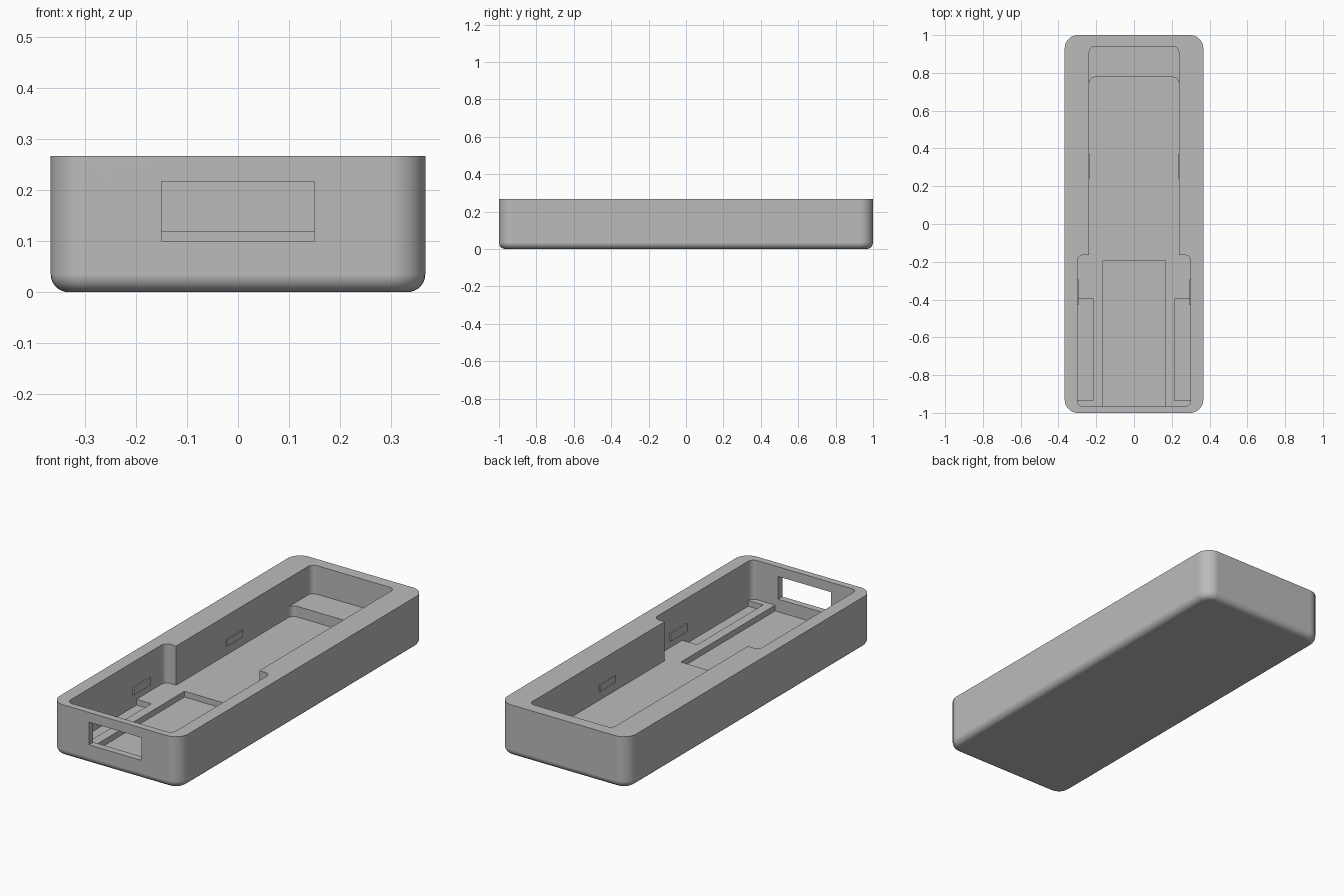
import bpy, bmesh, math
from mathutils import Vector

if "Cube" in bpy.data.objects:
    bpy.data.objects.remove(bpy.data.objects["Cube"], do_unlink=True)

grey = bpy.data.materials.new("plain grey")
grey.use_nodes = True
grey.diffuse_color = (0.5, 0.5, 0.5, 1)
grey.node_tree.nodes["Principled BSDF"].inputs["Base Color"].default_value = (0.5, 0.5, 0.5, 1)


def fillet(corners, steps=8):
    """Round the right-angled corners (x, y, radius) of an outline."""
    pts = []
    for i, (x, y, r) in enumerate(corners):
        p = Vector((x, y))
        if r == 0:
            pts.append(p)
            continue
        nx = corners[(i + 1) % len(corners)]
        a = (Vector(corners[i - 1][:2]) - p).normalized()
        b = (Vector(nx[:2]) - p).normalized()
        c = p + (a + b) * r
        for k in range(steps + 1):
            t = math.pi / 2 * k / steps
            pts.append(c - b * r * math.cos(t) - a * r * math.sin(t))
    return pts


def loft(name, layers):
    """Skin a stack of (outline, z) layers into a closed solid."""
    bm = bmesh.new()
    rings = [[bm.verts.new((p.x, p.y, z)) for p in pts] for pts, z in layers]
    n = len(rings[0])
    for low, high in zip(rings, rings[1:]):
        for i in range(n):
            j = (i + 1) % n
            bm.faces.new((low[i], low[j], high[j], high[i]))
    bm.faces.new(rings[0][::-1])
    bm.faces.new(rings[-1])
    bmesh.ops.recalc_face_normals(bm, faces=bm.faces)
    mesh = bpy.data.meshes.new(name)
    bm.to_mesh(mesh)
    bm.free()
    mesh.materials.append(grey)
    obj = bpy.data.objects.new(name, mesh)
    bpy.context.collection.objects.link(obj)
    return obj


def rect(x0, x1, y0, y1, r=0):
    return fillet([(x0, y0, r), (x1, y0, r), (x1, y1, r), (x0, y1, r)])


def block(name, x0, x1, y0, y1, z0, z1):
    pts = rect(min(x0, x1), max(x0, x1), y0, y1)
    return loft(name, [(pts, z0), (pts, z1)])


HALF, TOP = 0.367, 0.267
NARROW, WIDE = 0.237, 0.30
FRONT, STEP = -0.965, -0.165
FLOOR, SHELF, POCKET = 0.065, 0.12, 0.035
OPEN = 0.4

# Outer tray body with rounded upright corners and a rolled bottom edge
roll, layers = 0.035, []
for k in range(9):
    t = math.pi / 2 * k / 8
    d = roll * (1 - math.sin(t))
    layers.append((rect(d - HALF, HALF - d, d - 1, 1 - d, 0.07 - d), roll * (1 - math.cos(t))))
layers.append((layers[-1][0], TOP))
body = loft("tray_body", layers)


def cavity(name, back, floor):
    r = 0.03
    pts = fillet([(-WIDE, FRONT, r), (WIDE, FRONT, r), (WIDE, STEP, r), (NARROW, STEP, 0),
                  (NARROW, back, r), (-NARROW, back, r), (-WIDE + WIDE - NARROW, STEP, 0),
                  (-WIDE, STEP, r)])
    return loft(name, [(pts, floor), (pts, OPEN)])


# Stepped cavity, sunk pockets and the front opening
cutters = [
    cavity("upper_cavity", 0.94, SHELF),
    cavity("lower_cavity", 0.777, FLOOR),
    block("centre_pocket", -0.167, 0.167, FRONT, -0.197, POCKET, SHELF),
    block("front_opening", -0.15, 0.15, -1.1, -0.94, 0.10, 0.217),
]
for s in (-1, 1):
    cutters.append(block("side_pocket", s * 0.215, s * WIDE, -0.935, -0.398, POCKET, SHELF))

for c in cutters:
    c.hide_render = True
    m = body.modifiers.new(c.name, "BOOLEAN")
    m.operation, m.solver, m.object = "DIFFERENCE", "EXACT", c

# Bake the cuts and drop the cutters
dg = bpy.context.evaluated_depsgraph_get()
baked = bpy.data.meshes.new_from_object(body.evaluated_get(dg))
body.modifiers.clear()
body.data = baked
for c in cutters:
    bpy.data.objects.remove(c, do_unlink=True)

bpy.ops.object.select_all(action="DESELECT")
body.select_set(True)
bpy.context.view_layer.objects.active = body
bpy.ops.object.shade_smooth_by_angle(angle=math.radians(35))
wn = body.modifiers.new("even_normals", "WEIGHTED_NORMAL")
wn.keep_sharp = True

# Small snap ridges on the inner side walls
for s, side in ((-1, "right"), (1, "left")):
    block(side + "_front_ridge", s * (WIDE - 0.007), s * (WIDE + 0.01), -0.43, -0.295, 0.10, 0.14)
    block(side + "_rear_ridge", s * (NARROW - 0.005), s * (NARROW + 0.01), 0.24, 0.37, 0.11, 0.145)
